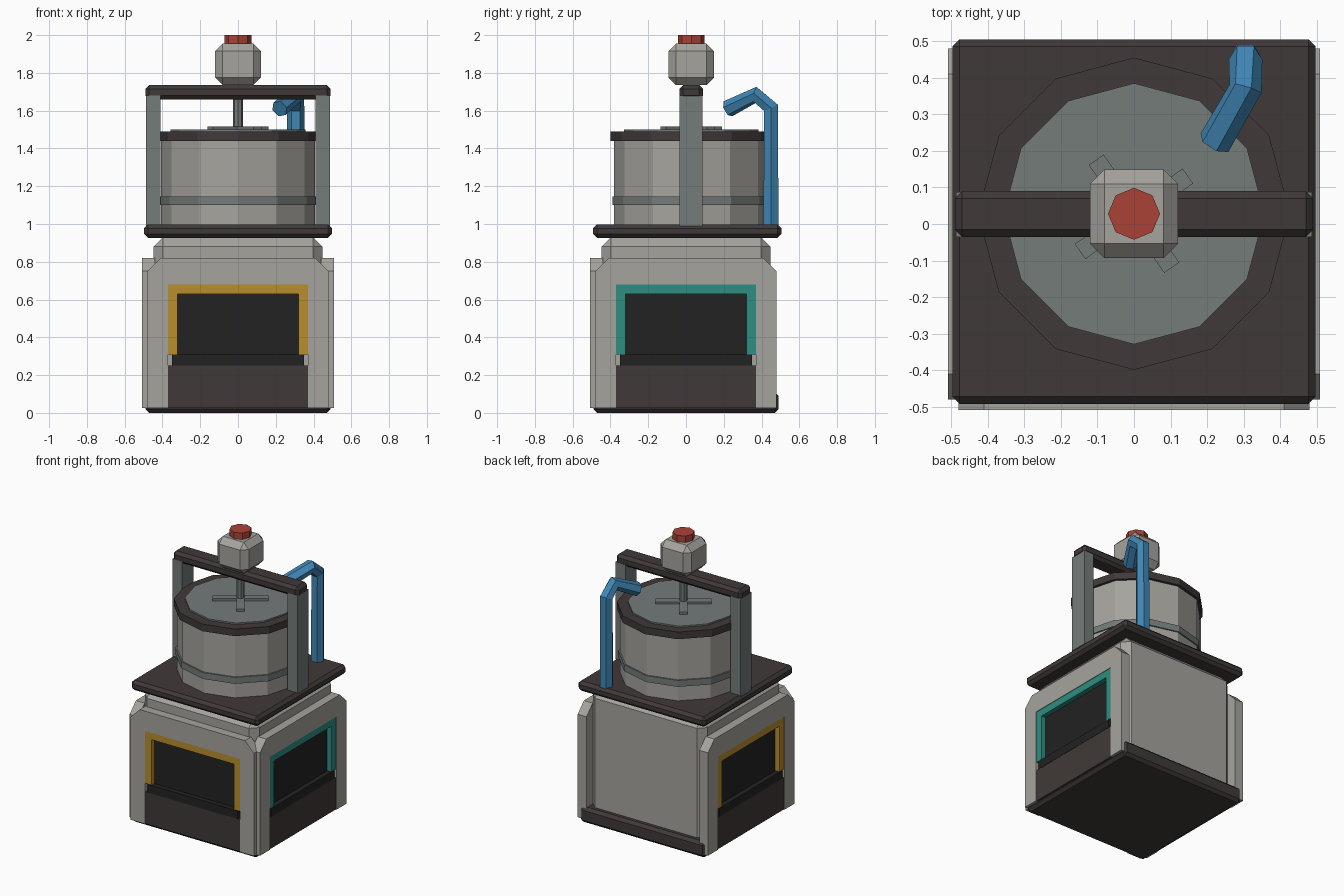
import bpy, bmesh
from math import radians
from mathutils import Matrix, Vector

cube = bpy.data.objects.get("Cube")
if cube:
    bpy.data.objects.remove(cube, do_unlink=True)


def material(name, r, g, b):
    m = bpy.data.materials.new(name)
    m.use_nodes = True
    m.diffuse_color = (r, g, b, 1)
    m.node_tree.nodes["Principled BSDF"].inputs["Base Color"].default_value = (r, g, b, 1)
    return m


stone = material("light grey", .38, .37, .34)
brown = material("dark brown", .051, .041, .040)
slate = material("slate grey", .175, .2, .195)
black = material("near black", .016, .016, .016)
yellow = material("mustard yellow", .48, .27, .027)
teal = material("teal", .027, .27, .22)
blue = material("pipe blue", .05, .24, .46)
red = material("knob red", .40, .055, .037)


def finish(name, bm, mat, turn=0):
    """Turn a bmesh about z and store it as a flat-shaded object."""
    bm.transform(Matrix.Rotation(radians(turn), 4, 'Z'))
    bmesh.ops.recalc_face_normals(bm, faces=bm.faces)
    mesh = bpy.data.meshes.new(name)
    bm.to_mesh(mesh)
    bm.free()
    mesh.materials.append(mat)
    ob = bpy.data.objects.new(name, mesh)
    bpy.context.collection.objects.link(ob)
    return ob


def box(name, x, y, z, mat, bevel=0, turn=0):
    """Box from (low, high) ranges, with optional chamfers."""
    bm = bmesh.new()
    bmesh.ops.create_cube(bm, size=1)
    for v in bm.verts:
        v.co = Vector([(r[0] + r[1]) / 2 + c * (r[1] - r[0]) for r, c in zip((x, y, z), v.co)])
    if bevel:
        bmesh.ops.bevel(bm, geom=bm.edges[:], offset=bevel, segments=1,
                        profile=.5, affect='EDGES')
    return finish(name, bm, mat, turn)


def prism(name, radius, z, mat, sides=12, y=.028):
    """Upright many-sided drum centred on the mixing axis."""
    bm = bmesh.new()
    bmesh.ops.create_cone(bm, cap_ends=True, segments=sides, radius1=radius, radius2=radius,
                          depth=z[1] - z[0],
                          matrix=Matrix.Translation((0, y, (z[0] + z[1]) / 2)))
    return finish(name, bm, mat)


def plate(name, half_outline, y, mat, turn):
    """Symmetric upright outline in x and z, extruded through the y range."""
    pts = half_outline + [(-x, z) for x, z in reversed(half_outline)]
    bm = bmesh.new()
    face = bm.faces.new([bm.verts.new((x, y[0], z)) for x, z in pts])
    moved = bmesh.ops.extrude_face_region(bm, geom=[face])["geom"]
    bmesh.ops.translate(bm, vec=(0, y[1] - y[0], 0),
                        verts=[g for g in moved if isinstance(g, bmesh.types.BMVert)])
    return finish(name, bm, mat, turn)


# Lower cabinet
box("base", (-.49, .49), (-.49, .49), (0, .11), brown, .02)
box("cabinet_core", (-.447, .447), (-.447, .447), (.03, .93), stone, .05)
box("worktop", (-.497, .497), (-.492, .505), (.927, .997), brown, .02)

# Three cabinet sides with a framed window; the back stays plain
for side, turn, trim in (("front", 0, yellow), ("left", 90, teal), ("right", -90, yellow)):
    plate(side + "_panel", [(.37, .68), (.37, .025), (.48, .025), (.48, .75), (.41, .82)],
          (-.508, -.44), stone, turn)
    plate(side + "_window_frame", [(.32, .63), (.32, .31), (.37, .31), (.37, .68)],
          (-.504, -.44), trim, turn)
    box(side + "_window", (-.32, .32), (-.47, -.44), (.30, .635), black, 0, turn)
    box(side + "_sill", (-.35, .35), (-.505, -.44), (.25, .308), black, 0, turn)
    box(side + "_lower_panel", (-.37, .37), (-.503, -.44), (.025, .25), brown, 0, turn)

# Mixing drum
prism("drum", .408, (.99, 1.45), stone)
prism("drum_band", .418, (1.10, 1.145), slate)
prism("drum_rim", .427, (1.44, 1.49), brown)
prism("drum_lid", .357, (1.45, 1.5), slate)

# Stirrer
for name, turn in (("first_blade", 35), ("second_blade", 125)):
    blade = box(name, (-.18, .18), (-.025, .025), (1.495, 1.517), slate, 0, turn)
    blade.location.y = .028
prism("stirrer_shaft", .026, (1.5, 1.68), slate, 8)

# Gantry over the drum
for name, x in (("left_post", (.41, .487)), ("right_post", (-.487, -.41))):
    box(name, x, (-.035, .088), (.99, 1.68), slate)
box("crossbeam", (-.49, .49), (-.035, .09), (1.66, 1.735), brown, .02)
box("motor", (-.121, .121), (-.093, .149), (1.735, 1.955), stone, .04)
prism("knob", .071, (1.95, 2.0), red, 8)

# Water pipe
curve = bpy.data.curves.new("water_pipe", 'CURVE')
curve.dimensions = '3D'
curve.bevel_depth = .046
curve.bevel_resolution = 1
curve.use_fill_caps = True
path = [(.305, .45, .99), (.305, .45, 1.615), (.305, .37, 1.683), (.22, .222, 1.61)]
spline = curve.splines.new('POLY')
spline.points.add(len(path) - 1)
spline.use_smooth = False
for p, co in zip(spline.points, path):
    p.co = (*co, 1)
helper = bpy.data.objects.new("pipe_path", curve)
bpy.context.collection.objects.link(helper)
bpy.context.view_layer.update()
bm = bmesh.new()
bm.from_mesh(helper.to_mesh())
helper.to_mesh_clear()
bpy.data.objects.remove(helper, do_unlink=True)
bmesh.ops.remove_doubles(bm, verts=bm.verts, dist=.0005)
for f in bm.faces:
    f.smooth = False
    f.material_index = 0
finish("water_pipe", bm, blue)
